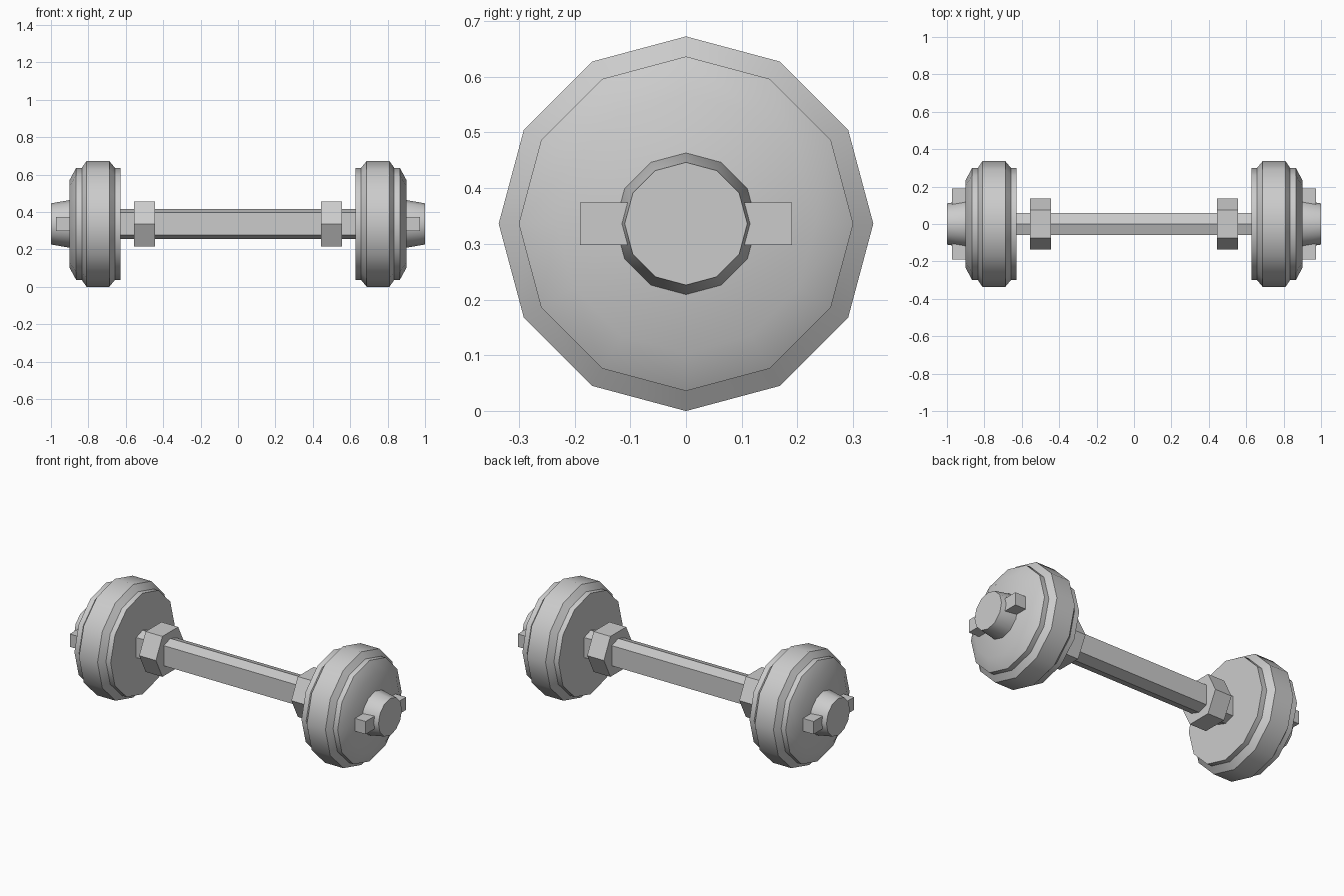
import bpy, bmesh
from math import sin, cos, pi, radians

if "Cube" in bpy.data.objects:
    bpy.data.objects.remove(bpy.data.objects["Cube"])

CZ = 0.336  # height of the dumbbell axis


def finish(name, bm, smooth=False):
    bmesh.ops.recalc_face_normals(bm, faces=bm.faces)
    mesh = bpy.data.meshes.new(name)
    bm.to_mesh(mesh)
    bm.free()
    obj = bpy.data.objects.new(name, mesh)
    obj.location.z = CZ
    bpy.context.collection.objects.link(obj)
    if smooth:
        bpy.ops.object.select_all(action='DESELECT')
        obj.select_set(True)
        bpy.context.view_layer.objects.active = obj
        bpy.ops.object.shade_smooth_by_angle(angle=radians(35))
    return obj


def skin(name, sections, smooth=False):
    """Join (x, [(y, z), ...]) sections along x and cap both ends."""
    bm = bmesh.new()
    rings = [[bm.verts.new((x, y, z)) for y, z in pts] for x, pts in sections]
    n = len(rings[0])
    for a, b in zip(rings, rings[1:]):
        for i in range(n):
            j = (i + 1) % n
            bm.faces.new((a[i], a[j], b[j], b[i]))
    bm.faces.new(rings[0])
    bm.faces.new(rings[-1])
    return finish(name, bm, smooth)


def circle(r, n=12):
    return [(r * sin(2 * pi * i / n), r * cos(2 * pi * i / n)) for i in range(n)]


def lathe(name, profile):
    return skin(name, [(x, circle(r)) for x, r in profile], True)


# Bar: six-sided with a shallow ridge on top and bottom
bar = [(0, .08), (.06, .06), (.06, -.06), (0, -.08), (-.06, -.06), (-.06, .06)]
skin("grip_bar", [(-.64, bar), (.64, bar)])

nut = [(.135, 0), (.074, .12), (-.074, .12), (-.135, 0), (-.074, -.12), (.074, -.12)]
plate = [(.627, .30), (.658, .30), (.688, .336), (.81, .336),
         (.835, .30), (.865, .30), (.902, .232)]

for side, s in (("left", -1), ("right", 1)):
    # Hexagonal collar nut
    skin(f"{side}_collar_nut", [(s * .445, nut), (s * .555, nut)])
    # Weight plate with stepped rim
    lathe(f"{side}_weight_plate", [(s * x, r) for x, r in plate])
    # Tapered end hub
    lathe(f"{side}_end_hub", [(s * .89, .127), (s * .902, .127), (s * 1.0, .11)])
    # Wing tabs on the hub
    for which, t in (("front", -1), ("back", 1)):
        tab = [(t * .09, -.038), (t * .19, -.038), (t * .19, .038), (t * .09, .038)]
        skin(f"{side}_{which}_wing_tab", [(s * .895, tab), (s * .972, tab)])
